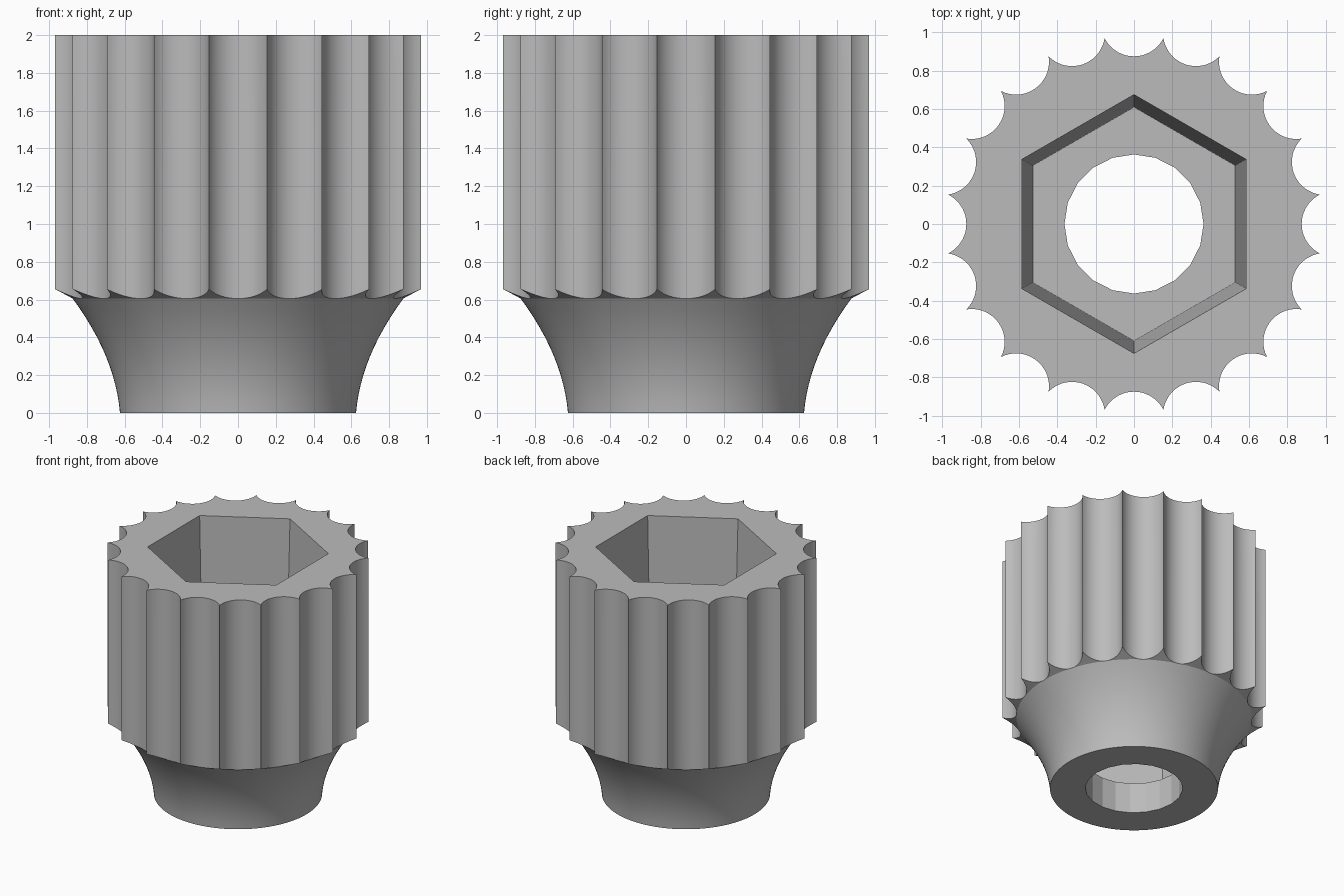
import bpy, bmesh
from math import sin, cos, pi, radians, atan2, hypot

if "Cube" in bpy.data.objects:
    bpy.data.objects.remove(bpy.data.objects["Cube"], do_unlink=True)

FLUTES = 20
STEPS = 18                      # columns per flute
COLS = FLUTES * STEPS
HEIGHT, FLOOR = 2.0, 0.25       # top of knob, floor of the hex socket
VALLEY, TIP, SHOULDER = 0.875, 0.982, 0.605


def column_angle(i):
    return 2 * pi * i / COLS - pi / FLUTES


def circle(r, z):
    return [(r * cos(column_angle(i)), r * sin(column_angle(i)), z) for i in range(COLS)]


def polygon(sides, r, z, corner):
    """Ring of points lying on a regular polygon with one corner at the given angle."""
    half = pi / sides
    ring = []
    for i in range(COLS):
        a = column_angle(i)
        off = (a - corner) % (2 * half) - half
        d = r * cos(half) / cos(off)
        ring.append((d * cos(a), d * sin(a), z))
    return ring


def fluted(height_at):
    """Ring of concave arcs meeting in sharp tips."""
    half = TIP * sin(pi / FLUTES)
    sag = TIP * cos(pi / FLUTES) - VALLEY
    rad = (half ** 2 + sag ** 2) / (2 * sag)
    sweep = atan2(half, rad - sag)
    ring = []
    for f in range(FLUTES):
        a = 2 * pi * f / FLUTES
        for s in range(STEPS):
            p = sweep * (2 * s / STEPS - 1)
            u, v = VALLEY + rad - rad * cos(p), rad * sin(p)
            ring.append((u * cos(a) - v * sin(a), u * sin(a) + v * cos(a),
                         height_at(hypot(u, v))))
    return ring


def neck_point(t):
    """Flared neck profile as a quadratic curve."""
    a, b, c = (1 - t) ** 2, 2 * t * (1 - t), t * t
    return a * 0.625 + b * 0.65 + c * VALLEY, b * 0.3 + c * SHOULDER


# Rings from the bore, over the outside, and back down the hex socket
rings = [polygon(20, 0.363, 0, pi / 2)]
rings += [circle(*neck_point(k / 12)) for k in range(13)]
rings.append(fluted(lambda r: SHOULDER + (r - VALLEY) * 0.47))
rings.append(fluted(lambda r: HEIGHT))
rings.append(polygon(6, 0.675, HEIGHT, pi / 2))
rings.append(polygon(6, 0.61, FLOOR, pi / 2))
rings.append(polygon(20, 0.363, FLOOR, pi / 2))

bm = bmesh.new()
loops = [[bm.verts.new(p) for p in ring] for ring in rings]
for low, high in zip(loops, loops[1:] + loops[:1]):
    for i in range(COLS):
        j = (i + 1) % COLS
        bm.faces.new((low[i], low[j], high[j], high[i]))
bmesh.ops.remove_doubles(bm, verts=bm.verts, dist=0.0001)
bmesh.ops.recalc_face_normals(bm, faces=bm.faces)

mesh = bpy.data.meshes.new("fluted_knob")
bm.to_mesh(mesh)
bm.free()
knob = bpy.data.objects.new("fluted_knob", mesh)
bpy.context.collection.objects.link(knob)

# Plain grey finish
grey = bpy.data.materials.new("plain_grey")
grey.use_nodes = True
colour = (0.5, 0.5, 0.5, 1)
grey.diffuse_color = colour
grey.node_tree.nodes["Principled BSDF"].inputs["Base Color"].default_value = colour
mesh.materials.append(grey)

# Smooth curves, sharp tips and rims
bpy.ops.object.select_all(action="DESELECT")
knob.select_set(True)
bpy.context.view_layer.objects.active = knob
bpy.ops.object.shade_smooth_by_angle(angle=radians(25))
